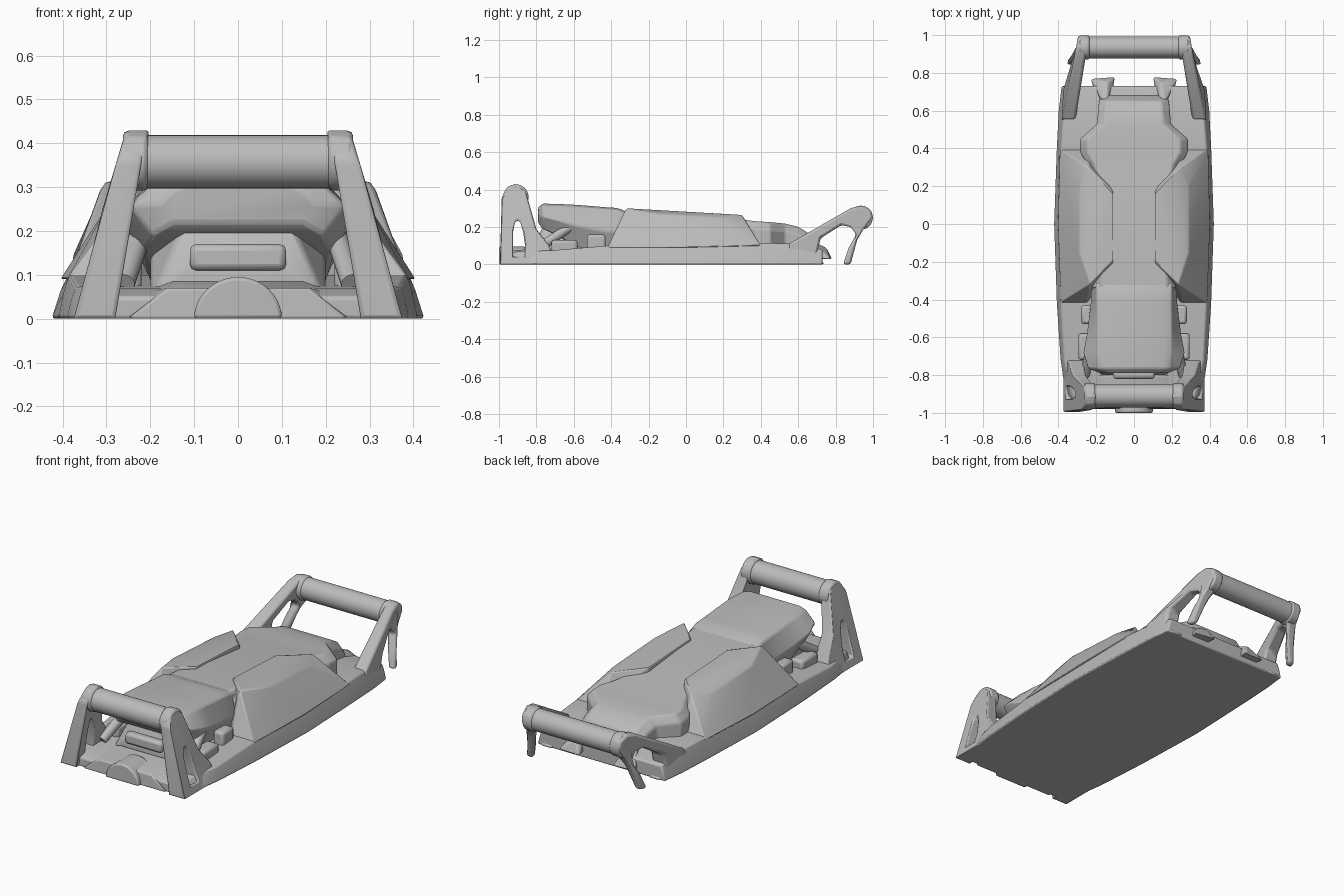
import bpy, bmesh, math
from mathutils import Vector

if "Cube" in bpy.data.objects:
    bpy.data.objects.remove(bpy.data.objects["Cube"])

grey = bpy.data.materials.new("plain grey")
grey.use_nodes = True
grey.diffuse_color = (0.5, 0.5, 0.5, 1)
grey.node_tree.nodes["Principled BSDF"].inputs["Base Color"].default_value = (0.5, 0.5, 0.5, 1)


def finish(name, bm, bevel=0.0, angle=30):
    bmesh.ops.recalc_face_normals(bm, faces=bm.faces)
    mesh = bpy.data.meshes.new(name)
    bm.to_mesh(mesh)
    bm.free()
    mesh.materials.append(grey)
    ob = bpy.data.objects.new(name, mesh)
    bpy.context.collection.objects.link(ob)
    if bevel:
        mod = ob.modifiers.new("soft edges", "BEVEL")
        mod.width, mod.segments, mod.limit_method = bevel, 2, "ANGLE"
        mod.angle_limit = math.radians(25)
    bpy.ops.object.select_all(action="DESELECT")
    ob.select_set(True)
    bpy.context.view_layer.objects.active = ob
    bpy.ops.object.shade_smooth_by_angle(angle=math.radians(angle))
    return ob


def loft(name, sections, bevel=0.0):
    """Skin symmetric cross-sections: each is (y, [(x, z) bottom to top])."""
    bm = bmesh.new()
    rings = []
    for y, half in sections:
        pts = list(half) + [(-x, z) for x, z in reversed(half)]
        rings.append([bm.verts.new((x, y, z)) for x, z in pts])
    n = len(rings[0])
    for a, b in zip(rings, rings[1:]):
        for i in range(n):
            j = (i + 1) % n
            bm.faces.new((a[i], a[j], b[j], b[i]))
    bm.faces.new(rings[0])
    bm.faces.new(rings[-1])
    return finish(name, bm, bevel)


def hull(name, points, bevel=0.0):
    bm = bmesh.new()
    for p in points:
        bm.verts.new(p)
    bmesh.ops.convex_hull(bm, input=bm.verts)
    bmesh.ops.dissolve_limit(bm, angle_limit=0.03, verts=bm.verts, edges=bm.edges)
    return finish(name, bm, bevel)


def block(name, lo, hi, bevel=0.01):
    return hull(name, [(x, y, z) for x in (lo[0], hi[0]) for y in (lo[1], hi[1])
                       for z in (lo[2], hi[2])], bevel)


def rod(name, a, b, radius, sides=32, bevel=0.0):
    a, b = Vector(a), Vector(b)
    bm = bmesh.new()
    bmesh.ops.create_cone(bm, cap_ends=True, segments=sides, radius1=radius,
                          radius2=radius, depth=(b - a).length)
    turn = (b - a).to_track_quat("Z", "Y").to_matrix()
    for v in bm.verts:
        v.co = turn @ v.co + (a + b) / 2
    return finish(name, bm, bevel)


def lerp(t, table):
    for (a, u), (b, v) in zip(table, table[1:]):
        if t <= b:
            return u + (v - u) * max(0, (t - a) / (b - a))
    return table[-1][1]


def leg(name, side, outline, inner_x, outer_x, hole=None, bevel=0.012):
    """Side plate in y-z, with x limits that lean as functions of (y, z)."""
    bm = bmesh.new()

    def ring(pts, fx):
        return [bm.verts.new((side * fx(y, z), y, z)) for y, z in pts]

    ia, oa = ring(outline, inner_x), ring(outline, outer_x)
    pairs = [(ia, oa)]
    if hole:
        ih, oh = ring(hole, inner_x), ring(hole, outer_x)
        pairs += [(ih, oh), (ia, ih), (oa, oh)]
    else:
        bm.faces.new(ia)
        bm.faces.new(oa)
    for a, b in pairs:
        for i in range(len(a)):
            j = (i + 1) % len(a)
            bm.faces.new((a[i], a[j], b[j], b[i]))
    return finish(name, bm, bevel, 40)


# Low hull: (y, floor half width, deck half width, deck height)
decks = [(-0.97, 0.33, 0.29, 0.05), (-0.9, 0.365, 0.33, 0.07), (-0.72, 0.39, 0.37, 0.075),
         (-0.42, 0.41, 0.385, 0.1), (0, 0.425, 0.385, 0.105), (0.4, 0.41, 0.385, 0.115),
         (0.6, 0.4, 0.37, 0.11), (0.73, 0.385, 0.36, 0.08)]
loft("hull", [(y, [(w, 0), (t + (w - t) * 0.5, h * 0.6), (t, h)]) for y, w, t, h in decks], 0.008)

# Spine running back to the stepped rear cover: (y, half width, height)
spine = [(-0.34, 0.22, 0.285), (-0.1, 0.2, 0.278), (0.15, 0.2, 0.252), (0.32, 0.25, 0.237),
         (0.38, 0.285, 0.23), (0.45, 0.285, 0.226), (0.53, 0.195, 0.218), (0.6, 0.19, 0.2),
         (0.65, 0.185, 0.17), (0.68, 0.17, 0.11)]
loft("spine_cover", [(y, [(w, 0.04), (w, h - 0.04), (w - 0.04, h)]) for y, w, h in spine], 0.008)

# Front cover with a raised undercut nose: (y, top width, widest, underside, top)
cover = [(-0.79, 0.15, 0.18, 0.22, 0.305), (-0.765, 0.19, 0.245, 0.19, 0.325),
         (-0.68, 0.2, 0.27, 0.15, 0.323), (-0.58, 0.2, 0.25, 0.09, 0.318),
         (-0.42, 0.2, 0.23, 0.05, 0.305), (-0.37, 0.2, 0.23, 0.05, 0.302),
         (-0.31, 0.2, 0.22, 0.05, 0.28)]
loft("front_cover", [(y, [(w * 0.8, lo), (w, lo + (hi - lo) * 0.5), (t, hi - 0.012), (t * 0.8, hi)])
                     for y, t, w, lo, hi in cover], 0.008)
hull("front_bulkhead", [(s * x, y, z) for s in (-1, 1) for x, y, z in
     ((0.2, -0.8, 0.04), (0.12, -0.8, 0.12), (0.12, -0.76, 0.22), (0.2, -0.55, 0.04), (0.2, -0.55, 0.22))], 0.015)
block("front_plate", (-0.11, -0.82, 0.11), (0.11, -0.77, 0.17), 0.015)

# Nose panel and half-round boss
hull("nose_panel", [(s * x, y, z) for s in (-1, 1) for x, y, z in
     ((0.25, -0.98, 0), (0.16, -0.975, 0.07), (0.15, -0.8, 0.085), (0.25, -0.8, 0.05), (0.2, -0.8, 0))], 0.006)
bm = bmesh.new()
arc = [(0.1 * math.cos(i * math.pi / 20), 0.095 * math.sin(i * math.pi / 20)) for i in range(21)]
a, b = [[bm.verts.new((x, y, z)) for x, z in arc] for y in (-1.0, -0.86)]
bm.faces.new(a)
bm.faces.new(b)
for i in range(21):
    j = (i + 1) % 21
    bm.faces.new((a[i], a[j], b[j], b[i]))
finish("nose_boss", bm, 0.008)

# Outlines and leans of the handle legs
front_outline = [(-0.995, 0), (-0.985, 0.36), (-0.955, 0.415), (-0.91, 0.432),
                 (-0.86, 0.4), (-0.8, 0.19), (-0.73, 0.1), (-0.70, 0)]
front_hole = [(-0.925, 0.04), (-0.925, 0.17), (-0.915, 0.225), (-0.9, 0.235),
              (-0.885, 0.225), (-0.87, 0.17), (-0.86, 0.1), (-0.86, 0.04)]
rear_outline = [(0.55, 0), (0.55, 0.11), (0.88, 0.3), (0.94, 0.315), (0.99, 0.29), (1.0, 0.25),
                (0.95, 0.19), (0.915, 0.13), (0.88, 0), (0.84, 0), (0.87, 0.09), (0.91, 0.16),
                (0.88, 0.2), (0.83, 0.21), (0.72, 0.14), (0.7, 0.06), (0.74, 0)]


def front_in(y, z):
    return lerp(z, [(0, 0.28), (0.1, 0.265), (0.25, 0.25), (0.43, 0.2)])


def front_out(y, z):
    return lerp(z, [(0, 0.375), (0.1, 0.345), (0.25, 0.31), (0.43, 0.255)])


def rear_in(y, z):
    drop = max(0, 0.2 - z) * 0.25 if y > 0.8 else 0
    return lerp(y, [(0.55, 0.31), (0.75, 0.285), (1, 0.235)]) + drop


def rear_out(y, z):
    drop = max(0, 0.2 - z) * 0.15 if y > 0.8 else 0
    return lerp(y, [(0.55, 0.385), (0.72, 0.37), (0.88, 0.315), (1, 0.295)]) + drop


# Mirrored parts
for s, tag in ((1, "left"), (-1, "right")):
    hull(tag + "_side_pod", [(s * x, y, z) for x, y, z in (
        (0.11, -0.2, 0.29), (0.235, -0.32, 0.3), (0.29, -0.15, 0.27), (0.29, 0.2, 0.25),
        (0.24, 0.3, 0.265), (0.11, 0.17, 0.272), (0.39, -0.42, 0.09), (0.395, 0.4, 0.1),
        (0.405, 0, 0.09), (0.25, -0.42, 0.09), (0.25, 0.4, 0.1), (0.11, -0.2, 0.1), (0.11, 0.17, 0.1))], 0.006)
    leg(tag + "_front_leg", s, front_outline, front_in, front_out, front_hole)
    leg(tag + "_rear_leg", s, rear_outline, rear_in, rear_out)
    # Small brackets beside the front cover and behind the rear cover
    block(tag + "_front_bracket", (s * 0.22, -0.72, 0.05), (s * 0.295, -0.58, 0.13), 0.015)
    block(tag + "_cover_bracket", (s * 0.22, -0.53, 0.05), (s * 0.28, -0.43, 0.16), 0.015)
    rod(tag + "_front_strut", (s * 0.26, -0.8, 0.08), (s * 0.22, -0.62, 0.2), 0.025, 16)
    hull(tag + "_rear_lug", [(s * x, y, z) for x, y, z in (
        (0.12, 0.66, 0.03), (0.2, 0.66, 0.03), (0.14, 0.66, 0.13), (0.17, 0.66, 0.13),
        (0.1, 0.78, 0.03), (0.23, 0.77, 0.03), (0.14, 0.75, 0.09))], 0.006)

# Grab bars with end collars
rod("front_bar", (-0.23, -0.91, 0.358), (0.23, -0.91, 0.358), 0.061)
rod("rear_bar", (-0.265, 0.935, 0.25), (0.265, 0.935, 0.25), 0.058)
for s, tag in ((1, "left"), (-1, "right")):
    rod(tag + "_front_collar", (s * 0.205, -0.91, 0.36), (s * 0.262, -0.91, 0.36), 0.068, 32, 0.01)
    rod(tag + "_rear_collar", (s * 0.235, 0.935, 0.25), (s * 0.29, 0.935, 0.25), 0.064, 32, 0.01)
